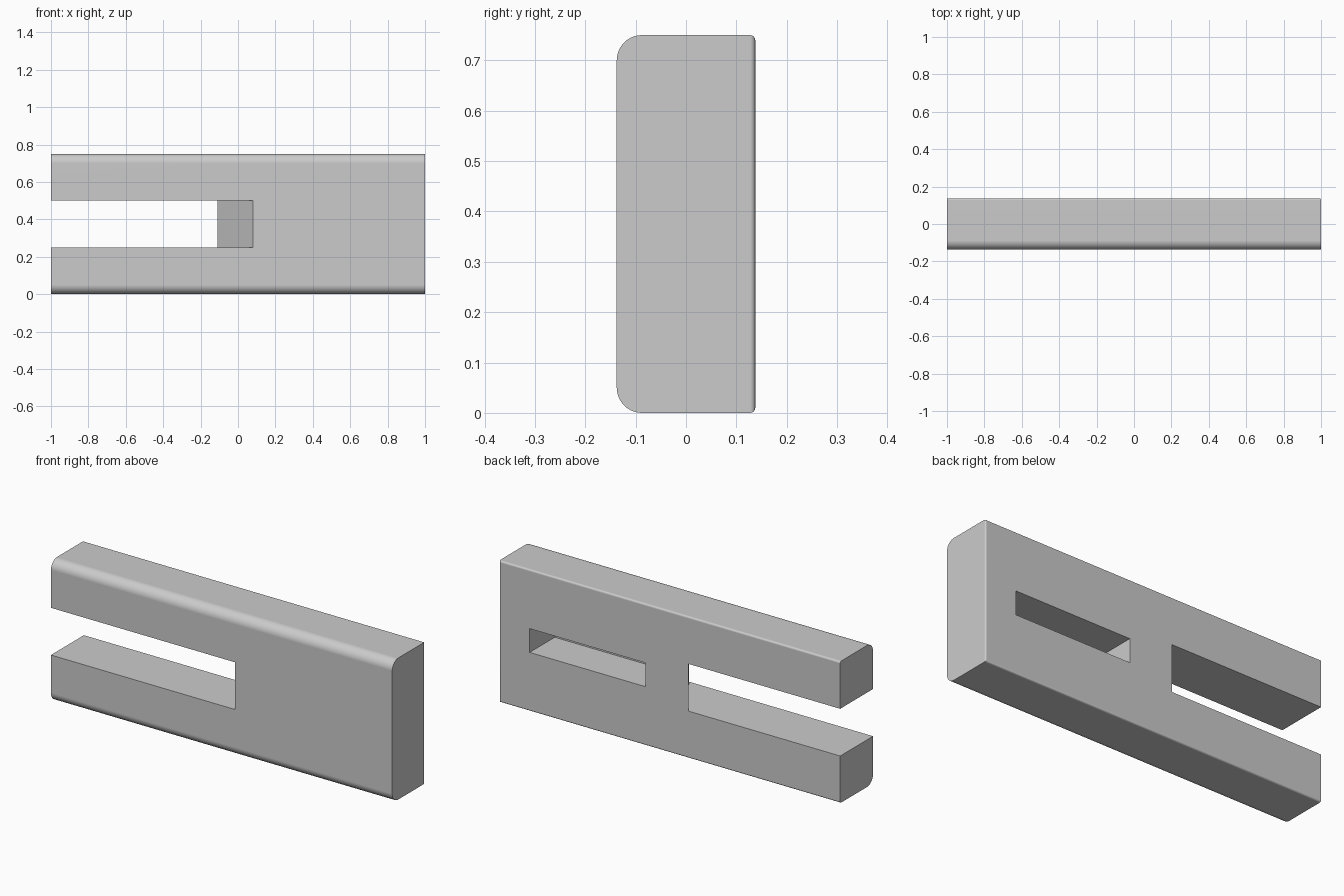
import bpy, bmesh, math

cube = bpy.data.objects.get("Cube")
if cube:
    bpy.data.objects.remove(cube, do_unlink=True)

FRONT, BACK, HEIGHT = -0.1375, 0.1375, 0.75
MID = HEIGHT / 2

grey = bpy.data.materials.new("plain grey")
grey.use_nodes = True
grey.diffuse_color = (0.6, 0.6, 0.6, 1)
grey.node_tree.nodes["Principled BSDF"].inputs["Base Color"].default_value = (0.6, 0.6, 0.6, 1)


def add_object(name, bm):
    bmesh.ops.recalc_face_normals(bm, faces=bm.faces)
    mesh = bpy.data.meshes.new(name)
    bm.to_mesh(mesh)
    bm.free()
    mesh.materials.append(grey)
    obj = bpy.data.objects.new(name, mesh)
    bpy.context.collection.objects.link(obj)
    return obj


def prism(outline, z0, z1):
    """Extrude an x-y outline from z0 to z1."""
    bm = bmesh.new()
    face = bm.faces.new([bm.verts.new((x, y, z0)) for x, y in outline])
    top = bmesh.ops.extrude_face_region(bm, geom=[face])["geom"]
    verts = [v for v in top if isinstance(v, bmesh.types.BMVert)]
    bmesh.ops.translate(bm, verts=verts, vec=(0, 0, z1 - z0))
    return bm


def box(x0, x1, y0, y1, z0, z1):
    return prism([(x0, y0), (x1, y0), (x1, y1), (x0, y1)], z0, z1)


def round_edges(bm, rule, radius, segments):
    edges = [e for e in bm.edges if rule(*(v.co for v in e.verts))]
    bmesh.ops.bevel(bm, geom=edges, offset=radius, segments=segments,
                    profile=0.5, affect='EDGES')


# Solid block: large rounding on the front, small rounding on the back
bm = box(-1, 1, FRONT, BACK, 0, HEIGHT)
round_edges(bm, lambda a, b: max(a.y, b.y) < FRONT + 0.001
            and abs(a.x - b.x) > 1, 0.05, 10)
round_edges(bm, lambda a, b: min(a.y, b.y) > BACK - 0.001
            and a.x + b.x > -1, 0.01, 4)
body = add_object("slotted_block", bm)

# Open slot whose end wall slants from front to back
slot = add_object("slot_cutter", prism(
    [(-1.2, -0.2), (0.123, -0.2), (-0.153, 0.2), (-1.2, 0.2)],
    0.25, 0.5))

# Blind pocket in the back
pocket = add_object("pocket_cutter",
                    box(0.14, 0.82, BACK - 0.21, 0.2, MID - 0.063, MID + 0.063))

# Small round hole from the front into the pocket
count, radius = 32, 0.027
angles = [2 * math.pi * i / count for i in range(count)]
bm = prism([(radius * math.cos(a), radius * math.sin(a)) for a in angles], 0, 0.15)
for v in bm.verts:
    x, y, z = v.co
    v.co = (0.478 + x, z - 0.2, MID + y)
hole = add_object("hole_cutter", bm)

# Cut the openings
bpy.context.view_layer.objects.active = body
for cutter in (slot, pocket, hole):
    cut = body.modifiers.new("cut", 'BOOLEAN')
    cut.operation = 'DIFFERENCE'
    cut.solver = 'EXACT'
    cut.object = cutter
    bpy.ops.object.modifier_apply(modifier=cut.name)
    bpy.data.objects.remove(cutter, do_unlink=True)

# Smooth roundings, flat faces kept flat
bpy.ops.object.select_all(action='DESELECT')
body.select_set(True)
bpy.ops.object.shade_smooth_by_angle(angle=math.radians(30))
weighted = body.modifiers.new("flat_faces", 'WEIGHTED_NORMAL')
weighted.keep_sharp = True
